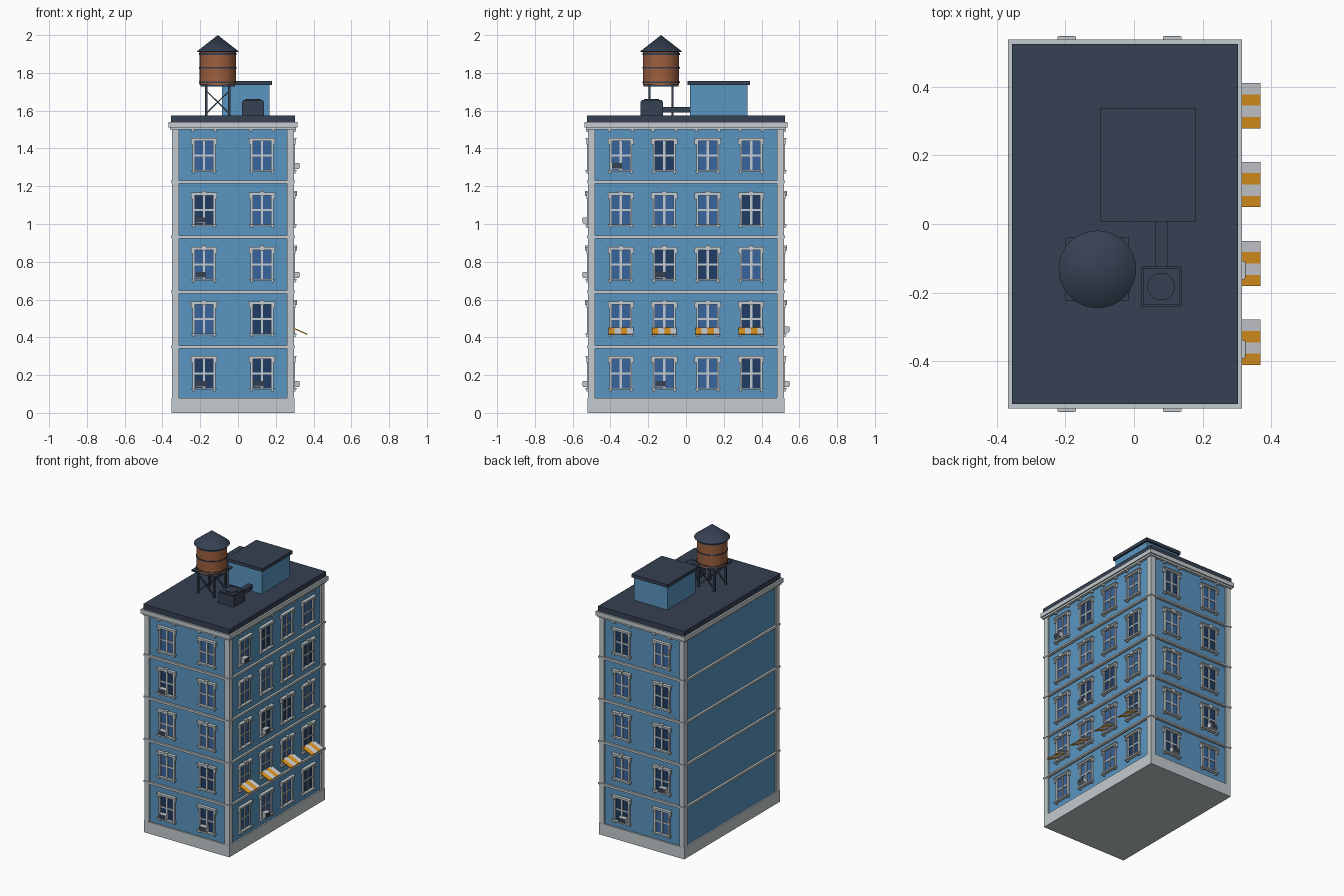
import bpy, bmesh, math
from mathutils import Vector, Matrix

if "Cube" in bpy.data.objects:
    bpy.data.objects.remove(bpy.data.objects["Cube"], do_unlink=True)


def material(name, r, g, b):
    m = bpy.data.materials.new(name)
    m.use_nodes = True
    color = (r, g, b, 1)
    m.diffuse_color = color
    m.node_tree.nodes["Principled BSDF"].inputs["Base Color"].default_value = color
    return m


WALL = material("wall blue", 0.10, 0.30, 0.53)
TRIM = material("stone grey", 0.55, 0.60, 0.62)
DARK = material("roof slate", 0.036, 0.052, 0.085)
GLASS = material("glass blue", 0.04, 0.13, 0.34)
NIGHT = material("glass navy", 0.014, 0.045, 0.125)
WOOD = material("tank wood", 0.34, 0.115, 0.048)
ORANGE = material("awning orange", 0.80, 0.33, 0.015)
WHITE = material("awning white", 0.68, 0.70, 0.73)

CX = -0.0265            # building centre in x
HX, HY = 0.315, 0.511   # wall half sizes
STOREY = 0.2885
FIRST = 0.21            # height of the lowest window centre


def box(bm, x0, x1, y0, y1, z0, z1, mat=0):
    size = Vector((x1 - x0, y1 - y0, z1 - z0))
    mid = Vector((x0 + x1, y0 + y1, z0 + z1)) / 2
    made = bmesh.ops.create_cube(bm, size=1, matrix=Matrix.LocRotScale(mid, None, size))
    for f in {f for v in made["verts"] for f in v.link_faces}:
        f.material_index = mat


def mesh_of(name, boxes, *mats):
    bm = bmesh.new()
    for b in boxes:
        box(bm, *b)
    me = bpy.data.meshes.new(name)
    bm.to_mesh(me)
    bm.free()
    for m in mats:
        me.materials.append(m)
    return me


def place(name, me, loc=(0, 0, 0), turn=0):
    ob = bpy.data.objects.new(name, me)
    ob.location = loc
    ob.rotation_euler.z = turn
    bpy.context.collection.objects.link(ob)
    return ob


def part(name, mat, *boxes):
    return place(name, mesh_of(name, boxes, mat))


def slab(grow, z0, z1):
    return (CX - HX - grow, CX + HX + grow, -HY - grow, HY + grow, z0, z1)


def lathe(name, mat, profile, loc, sides=32):
    bm = bmesh.new()
    verts = [bm.verts.new((r, 0, z)) for r, z in profile]
    edges = [bm.edges.new(p) for p in zip(verts, verts[1:])]
    bmesh.ops.spin(bm, geom=verts + edges, axis=(0, 0, 1), cent=(0, 0, 0),
                   angle=math.tau, steps=sides, use_duplicate=False)
    bmesh.ops.remove_doubles(bm, verts=bm.verts, dist=0.0001)
    bmesh.ops.recalc_face_normals(bm, faces=bm.faces)
    me = bpy.data.meshes.new(name)
    bm.to_mesh(me)
    bm.free()
    me.materials.append(mat)
    ob = place(name, me, loc)
    bpy.ops.object.select_all(action="DESELECT")
    ob.select_set(True)
    bpy.context.view_layer.objects.active = ob
    bpy.ops.object.shade_smooth_by_angle(angle=math.radians(30))


def bar(name, mat, a, b, thick):
    a, b = Vector(a), Vector(b)
    h, t = (b - a).length / 2, thick / 2
    ob = part(name, mat, (-t, t, -t, t, -h, h))
    ob.location = (a + b) / 2
    ob.rotation_euler = (b - a).to_track_quat("Z", "Y").to_euler()


# Main body, base, corner pilasters, floor bands, cornice and roof
part("walls", WALL, slab(0, 0.01, 1.54))
part("base", TRIM, slab(0.01, 0, 0.08))
corners = []
for sx in (-1, 1):
    for sy in (-1, 1):
        x, y = CX + sx * (HX - 0.0095), sy * (HY - 0.0095)
        corners.append((x - 0.0185, x + 0.0185, y - 0.0185, y + 0.0185, 0.08, 1.5))
part("corner_pilasters", TRIM, *corners)
bands = []
for i in range(4):
    z = 0.35 + i * 0.291
    bands += [slab(0.0095, z - 0.009, z + 0.004), slab(0.014, z - 0.003, z + 0.008)]
part("floor_bands", TRIM, *bands)
part("cornice", TRIM, slab(0.018, 1.5, 1.515), slab(0.026, 1.512, 1.54))
part("roof", DARK, slab(0.014, 1.54, 1.575))

# Shared window pieces: outward is -y, origin on the wall at the window centre
frame = [(-0.068, 0.068, -0.018, 0, 0.076, 0.09), (-0.071, 0.071, -0.022, 0, 0.086, 0.092),
         (-0.068, 0.068, -0.022, 0, -0.087, -0.077), (-0.006, 0.006, -0.009, 0, -0.08, 0.08),
         (-0.05, 0.05, -0.008, 0, -0.006, 0.004)]
for s in (-1, 1):
    # Jamb, hood ear and sill foot as centre, half width, depth and heights
    for u, half, depth, z0, z1 in ((0.054, 0.006, 0.012, -0.08, 0.08),
                                   (0.0635, 0.0055, 0.016, 0.058, 0.08),
                                   (0.056, 0.006, 0.016, -0.096, -0.085)):
        frame.append((s * u - half, s * u + half, -depth, 0, z0, z1))
plain_frame = mesh_of("window_frame", frame, TRIM)
keystone_frame = mesh_of("keystone_window_frame", frame + [(-0.011, 0.011, -0.024, 0, 0.074, 0.099)], TRIM)
pane = [(-0.05, 0.05, -0.003, 0.002, -0.08, 0.078)]
panes = {"l": mesh_of("light_pane", pane, GLASS), "d": mesh_of("dark_pane", pane, NIGHT)}
cooler = mesh_of("window_cooler", [(-0.027, 0.027, -0.035, 0, -0.016, 0.016),
                                   (-0.023, 0.023, -0.037, -0.034, -0.012, 0.012, 1)], TRIM, DARK)
stripes = [(-0.066 + i * 0.033, -0.033 + i * 0.033, -0.086, 0, -0.003, 0.003, i % 2) for i in range(4)]
awning = mesh_of("awning", stripes, ORANGE, WHITE)
corbel = mesh_of("corbel", [(-0.007, 0.007, -0.016, 0, 1.486, 1.502)], TRIM)

# Each side: quarter turns, wall distance, window offsets, panes from the ground up
# (capital letter: that window holds a cooler), cooler shift
sides = [
    ("front", 0, HY, (-0.1535, 0.1535), ["DD", "ld", "Ll", "Dl", "ll"], -0.016),
    ("left", 1, HX, (-0.345, -0.115, 0.115, 0.345), ["lLld", "llld", "lDdl", "llld", "Ldll"], -0.02),
    ("back", 2, HY, (-0.1535, 0.1535), ["Dl", "lD", "ld", "ld", "dl"], 0.016),
]
for side, quarter, dist, offsets, floors, shift in sides:
    turn = quarter * math.pi / 2
    rot = Matrix.Rotation(turn, 3, "Z")

    def on_wall(u, z):
        return rot @ Vector((u, -dist, z)) + Vector((CX, 0, 0))

    for n, row in enumerate(floors):
        z = FIRST + n * STOREY
        for u, kind in zip(offsets, row):
            name = f"{side}_window_{n + 1}"
            place(name + "_frame", keystone_frame if n in (1, 2, 3) else plain_frame, on_wall(u, z), turn)
            place(name + "_pane", panes[kind.lower()], on_wall(u, z), turn)
            if kind.isupper():
                place(name + "_cooler", cooler, on_wall(u + shift, z - 0.056), turn)
            if side == "left" and n == 1:
                ob = place("awning", awning, on_wall(u, z - 0.048), turn)
                ob.rotation_euler.x = math.radians(24)
    for u in offsets:
        for s in (-0.06, 0.06):
            place(side + "_corbel", corbel, on_wall(u + s, 0), turn)

# Stair house on the roof
part("stair_house_walls", WALL, (-0.085, 0.168, 0.02, 0.325, 1.57, 1.74))
part("stair_house_roof", DARK, (-0.097, 0.18, 0.008, 0.338, 1.735, 1.757))

# Roof cooling unit with fan and duct
part("roof_unit", DARK, (0.02, 0.138, -0.242, -0.122, 1.57, 1.648), (0.026, 0.132, -0.236, -0.128, 1.645, 1.656))
lathe("roof_unit_fan", DARK, [(0, 1.662), (0.04, 1.662), (0.04, 1.65)], (0.079, -0.182, 0))
part("roof_duct", DARK, (0.063, 0.097, -0.125, 0.022, 1.59, 1.62))

# Water tank on braced legs
TX, TY = -0.107, -0.132
tank = (TX, TY, 0)
part("tank_platform", DARK, (TX - 0.092, TX + 0.092, TY - 0.092, TY + 0.092, 1.727, 1.738))
lathe("tank_barrel", WOOD, [(0, 1.735), (0.096, 1.735), (0.096, 1.915), (0, 1.915)], tank)
lathe("tank_roof", DARK, [(0, 1.91), (0.113, 1.912), (0, 2.0)], tank)
for z in (1.75, 1.827, 1.9):
    lathe("tank_hoop", DARK, [(0.095, z - 0.004), (0.099, z - 0.004), (0.099, z + 0.004), (0.095, z + 0.004)], tank)
for sy in (-1, 1):
    y = TY + sy * 0.061
    for sx in (-1, 1):
        bar("tank_leg", DARK, (TX + sx * 0.061, y, 1.57), (TX + sx * 0.061, y, 1.73), 0.012)
        bar("tank_brace", DARK, (TX - sx * 0.061, y, 1.585), (TX + sx * 0.061, y, 1.705), 0.007)
